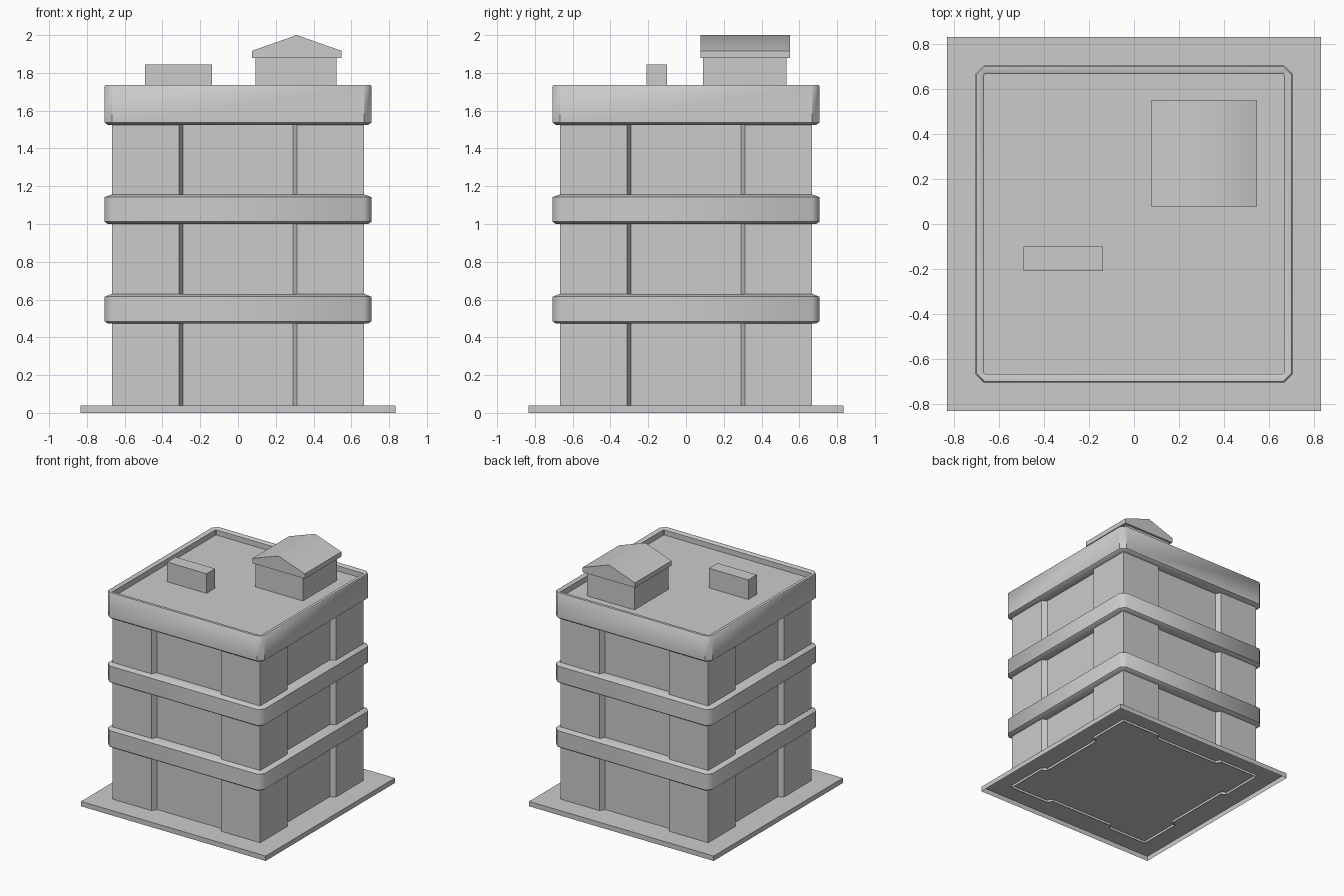
import bpy
from math import radians

if "Cube" in bpy.data.objects:
    bpy.data.objects.remove(bpy.data.objects["Cube"])


def loft(name, rings, top=False, bottom=False, smooth=None):
    """Skin a stack of equal-length, counter-clockwise rings of points."""
    n = len(rings[0])
    verts = [p for ring in rings for p in ring]
    faces = [(k * n + i, k * n + (i + 1) % n, (k + 1) * n + (i + 1) % n, (k + 1) * n + i)
             for k in range(len(rings) - 1) for i in range(n)]
    if top:
        faces.append(tuple(range(len(verts) - n, len(verts))))
    if bottom:
        faces.append(tuple(reversed(range(n))))
    mesh = bpy.data.meshes.new(name)
    mesh.from_pydata(verts, [], faces)
    ob = bpy.data.objects.new(name, mesh)
    bpy.context.collection.objects.link(ob)
    if smooth:
        bpy.ops.object.select_all(action='DESELECT')
        ob.select_set(True)
        bpy.context.view_layer.objects.active = ob
        bpy.ops.object.shade_smooth_by_angle(angle=radians(smooth))
    return ob


def four_sides(points, z):
    """Repeat one side's outline points around all four sides."""
    ring = []
    for _ in range(4):
        ring += [(x, y, z) for x, y in points]
        points = [(-y, x) for x, y in points]
    return ring


def octagon(r, c, z):
    return four_sides([(-r + c, -r), (r - c, -r)], z)


def rect(x0, x1, y0, y1, z):
    return [(x0, y0, z), (x1, y0, z), (x1, y1, z), (x0, y1, z)]


def box(name, x0, x1, y0, y1, z0, z1, bottom=True):
    return loft(name, [rect(x0, x1, y0, y1, z0), rect(x0, x1, y0, y1, z1)], True, bottom)


ROOF = 1.685

# Ground slab, open underneath
box("ground_slab", -0.833, 0.833, -0.833, 0.833, 0, 0.04, bottom=False)

# Walls: square corner piers with a recessed bay on each side
W, D = 0.667, 0.04
side = [(-W, -W), (-0.312, -W), (-0.29, -W + D), (0.29, -W + D), (0.312, -W)]
loft("walls", [four_sides(side, 0.02), four_sides(side, ROOF - 0.02)])

# Floor bands with chamfered corners and sloping tops
for i, z in enumerate((0.473, 1.0)):
    profile = [(0.62, 0.005, 0), (0.69, 0.03, 0), (0.706, 0.038, 0.012),
               (0.706, 0.038, 0.142), (0.67, 0.004, 0.156), (0.62, 0.004, 0.156)]
    loft(f"floor_band_{i + 1}", [octagon(r, c, z + h) for r, c, h in profile], smooth=50)

# Parapet around the sunken flat roof
profile = [(0.62, 0.005, 1.525), (0.69, 0.03, 1.525), (0.706, 0.038, 1.538),
           (0.706, 0.038, 1.73), (0.7, 0.034, 1.737), (0.676, 0.005, 1.737),
           (0.667, 0.004, 1.728), (0.667, 0.004, ROOF)]
loft("parapet_and_roof", [octagon(r, c, z) for r, c, z in profile], top=True, smooth=44)

# Rooftop vent box
box("roof_vent", -0.492, -0.137, -0.21, -0.1, ROOF, 1.845)

# Stair hut with a shallow gabled roof
box("stair_hut", 0.093, 0.522, 0.09, 0.532, ROOF, 1.885)
gable = [(0.075, 1.878), (0.548, 1.878), (0.548, 1.917), (0.311, 2.0), (0.075, 1.917)]
loft("stair_hut_roof", [[(x, y, z) for x, z in gable] for y in (0.55, 0.078)],
     True, True, smooth=50)
